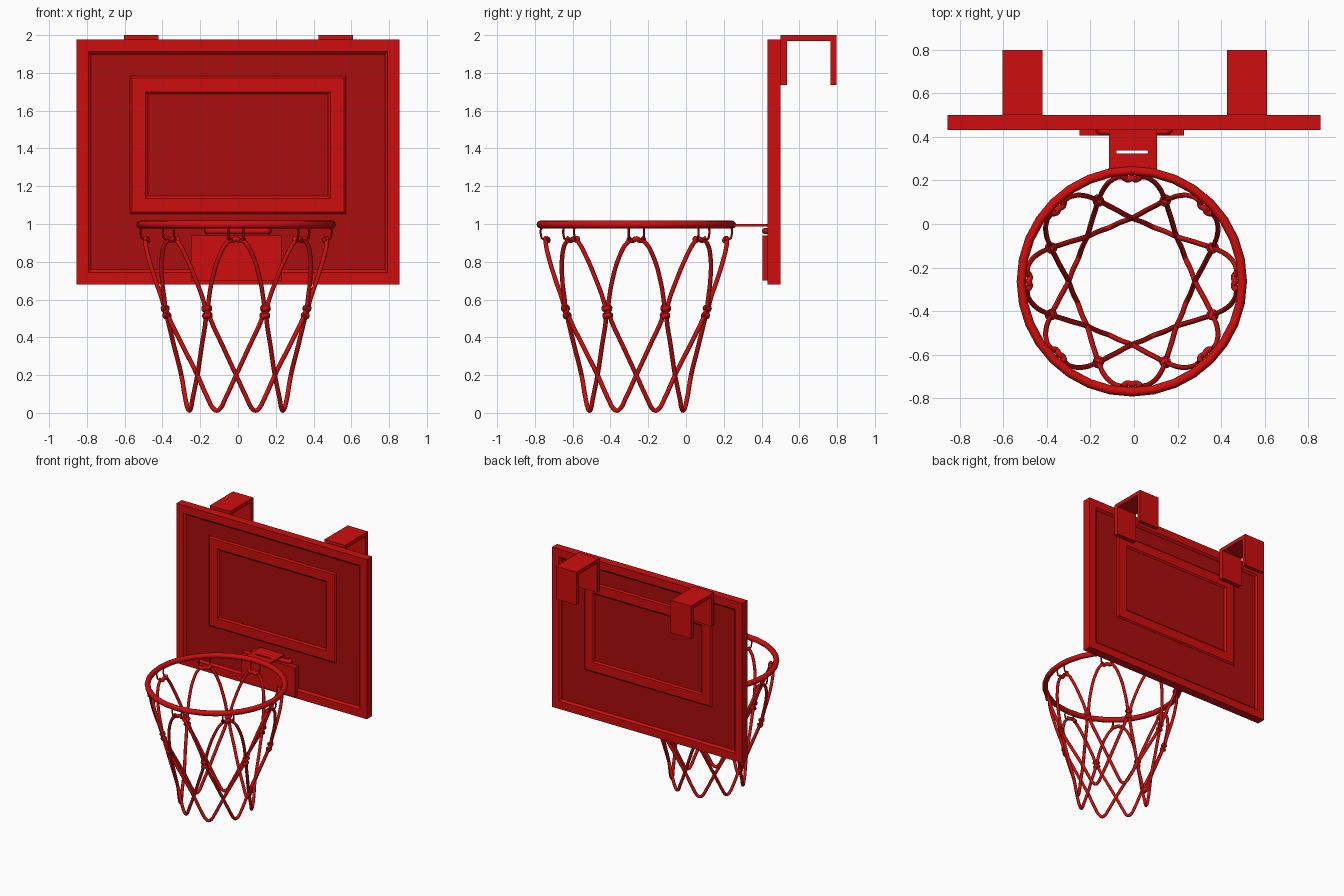
import bpy, bmesh, math
from mathutils import Vector

if "Cube" in bpy.data.objects:
    bpy.data.objects.remove(bpy.data.objects["Cube"])

CX, CY = -0.01, -0.263          # hoop centre
STEP = math.radians(45)         # eight net segments


def material(name, rgb):
    m = bpy.data.materials.new(name)
    m.diffuse_color = (*rgb, 1)
    m.use_nodes = True
    m.node_tree.nodes["Principled BSDF"].inputs["Base Color"].default_value = m.diffuse_color
    return m


RED = material("bright_red", (0.62, 0.004, 0.004))
DARK = material("deep_red", (0.40, 0.004, 0.004))


def mesh_object(name, bm, mat):
    bmesh.ops.recalc_face_normals(bm, faces=bm.faces)
    me = bpy.data.meshes.new(name)
    bm.to_mesh(me)
    bm.free()
    me.materials.append(mat)
    ob = bpy.data.objects.new(name, me)
    bpy.context.collection.objects.link(ob)
    return ob


def box(name, x0, x1, y0, y1, z0, z1, mat=RED):
    bm = bmesh.new()
    bmesh.ops.create_cube(bm, size=1)
    for v in bm.verts:
        v.co = (x0 + (v.co.x + .5) * (x1 - x0), y0 + (v.co.y + .5) * (y1 - y0),
                z0 + (v.co.z + .5) * (z1 - z0))
    return mesh_object(name, bm, mat)


def frame(name, x, z0, z1, profile):
    """Sweep a closed (inset, y) profile round a rectangle."""
    bm = bmesh.new()
    rings = []
    for sx, sz in ((-1, -1), (1, -1), (1, 1), (-1, 1)):
        rings.append([bm.verts.new((sx * (x - d), y, z0 + d if sz < 0 else z1 - d))
                      for d, y in profile])
    n = len(profile)
    for i in range(4):
        a, b = rings[i], rings[(i + 1) % 4]
        for j in range(n):
            k = (j + 1) % n
            bm.faces.new((a[j], a[k], b[k], b[j]))
    return mesh_object(name, bm, RED)


def extrude_x(name, outline, x0, x1):
    """Extrude a (y, z) outline along x."""
    bm = bmesh.new()
    f = bm.faces.new([bm.verts.new((x0, y, z)) for y, z in outline])
    r = bmesh.ops.extrude_face_region(bm, geom=[f])
    bmesh.ops.translate(bm, vec=(x1 - x0, 0, 0),
                        verts=[e for e in r["geom"] if isinstance(e, bmesh.types.BMVert)])
    return mesh_object(name, bm, RED)


def tubes(name, paths, radius, res=4, sides=2):
    """Smooth round cords along several paths."""
    cu = bpy.data.curves.new(name, 'CURVE')
    cu.dimensions = '3D'
    cu.bevel_depth = radius
    cu.bevel_resolution = sides
    cu.resolution_u = res
    cu.use_fill_caps = True
    for pts in paths:
        sp = cu.splines.new('BEZIER')
        sp.bezier_points.add(len(pts) - 1)
        for bp, p in zip(sp.bezier_points, pts):
            bp.co = p
            bp.handle_left_type = bp.handle_right_type = 'AUTO'
    cu.materials.append(RED)
    ob = bpy.data.objects.new(name, cu)
    bpy.context.collection.objects.link(ob)
    bpy.ops.object.select_all(action='DESELECT')
    ob.select_set(True)
    bpy.context.view_layer.objects.active = ob
    bpy.ops.object.convert(target='MESH')
    bpy.ops.object.shade_smooth_by_angle(angle=math.radians(50))
    return bpy.context.object


def polar(k, r, z):
    a = k * STEP - math.pi / 2
    return Vector((CX + r * math.cos(a), CY + r * math.sin(a), z))


# backboard: bevelled outer frame, recessed panel, raised target frame on both sides
frame("backboard_frame", 0.855, 0.68, 1.976,
      [(0, .432), (.063, .432), (.078, .446), (.078, .486), (.063, .5), (0, .5)])
box("backboard_panel", -0.79, 0.79, 0.448, 0.484, 0.745, 1.91, DARK)
frame("target_frame", 0.575, 1.05, 1.785,
      [(0, .45), (.013, .438), (.085, .438), (.1, .45),
       (.1, .482), (.085, .494), (.013, .494), (0, .482)])

# over-door hooks
hook = [(.5, 1.735), (.535, 1.735), (.535, 1.97), (.765, 1.97),
        (.765, 1.735), (.797, 1.735), (.797, 2), (.5, 2)]
extrude_x("door_hook_left", hook, -0.603, -0.42)
extrude_x("door_hook_right", hook, 0.427, 0.61)

# rim bracket: wall plate, rounded bar, and slotted arm made of four strips
box("bracket_wall_plate", -0.25, 0.23, 0.405, 0.452, 0.70, 0.94)
tubes("bracket_bar", [[(-.16, .45, .963), (-.155, .428, .963), (-.13, .424, .963),
                       (.13, .424, .963), (.155, .428, .963), (.16, .45, .963)]], 0.018, 4, 3)
for name, x0, x1, y0, y1 in (("rear", -.115, .105, .336, .45), ("front", -.115, .105, .235, .324),
                             ("left", -.115, -.08, .324, .336), ("right", .065, .105, .324, .336)):
    box("bracket_arm_" + name, x0, x1, y0, y1, 0.987, 1.0)

# rim
bpy.ops.mesh.primitive_torus_add(major_segments=32, minor_segments=12, major_radius=0.507,
                                 minor_radius=0.021, location=(CX, CY, 0.997))
rim = bpy.context.object
rim.name = "rim"
rim.data.materials.append(RED)
bpy.ops.object.shade_smooth_by_angle(angle=math.radians(50))

# net: wire hangers, upper cords, lower loops, knots
hangers, ties, upper, lower, knots = [], [], [], [], []
for k in range(8):
    for s in (-1, 1):
        hangers.append([polar(k + s * .1, .505, .99), polar(k + s * .1, .503, .925),
                        polar(k + s * .09, .48, .915)])
        upper.append([polar(k + s * o, r, z) for o, r, z in
                      ((.06, .478, .918), (.13, .482, .9), (.24, .474, .83), (.37, .445, .7),
                       (.45, .418, .6), (.49, .405, .53))])
    ties.append([polar(k - .11, .485, .925), polar(k - .06, .468, .912), polar(k, .472, .922),
                 polar(k + .06, .468, .912), polar(k + .11, .485, .925)])
    j = k + .5
    half = [(-.99, .405, .55), (-.95, .385, .49), (-.78, .338, .36), (-.5, .29, .2),
            (-.22, .274, .07), (-.1, .269, .025)]
    lower.append([polar(j + o, r, z) for o, r, z in half] + [polar(j, .267, .012)]
                 + [polar(j - o, r, z) for o, r, z in reversed(half)])
    for z, r in ((.515, .398), (.553, .408)):
        knots.append([polar(j - .06, r, z - .006), polar(j, r + .008, z), polar(j + .06, r, z + .006)])
        knots.append([polar(j - .06, r, z + .006), polar(j, r - .012, z), polar(j + .06, r, z - .006)])
tubes("net_hangers", hangers, 0.006, 2, 1)
tubes("net_top_ties", ties, 0.014, 3)
tubes("net_upper_cords", upper, 0.0115)
tubes("net_lower_loops", lower, 0.012)
tubes("net_knots", knots, 0.014, 3)
